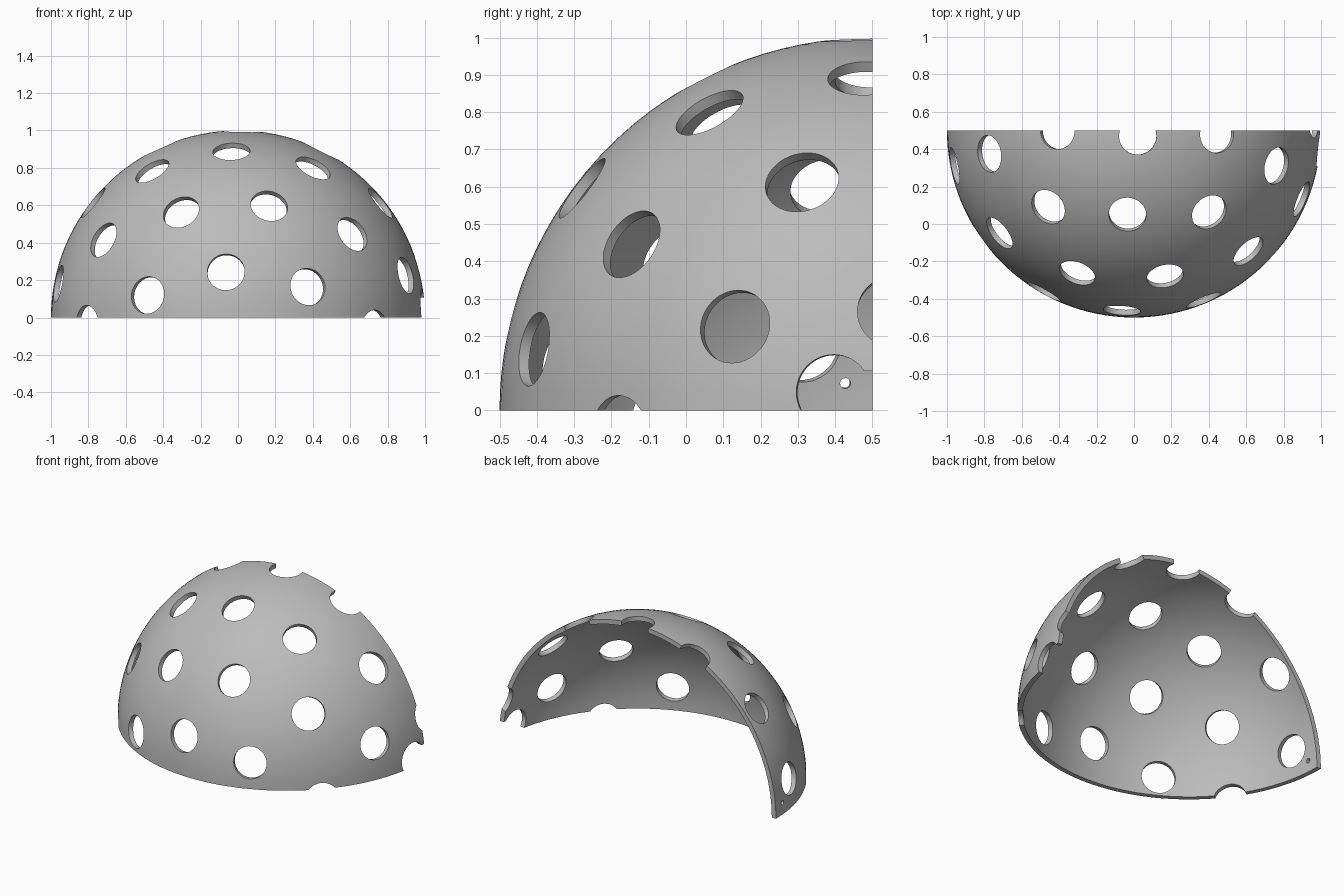
import bpy, bmesh
from mathutils import Vector, Matrix

cube = bpy.data.objects.get("Cube")
if cube:
    bpy.data.objects.remove(cube)

THICK = 0.03
HOLE_R = 0.1
CENTRE = Vector((0, 0.5, 0))

# hole centres as directions from the sphere centre
HOLES = [
    (-0.035, -0.45, 0.89), (-0.46, -0.41, 0.785), (0.40, -0.435, 0.795),
    (-0.305, -0.765, 0.565), (0.167, -0.78, 0.597), (-0.72, -0.55, 0.415),
    (0.61, -0.645, 0.445), (-0.065, -0.97, 0.245), (-0.485, -0.866, 0.12),
    (0.375, -0.912, 0.165), (-0.775, -0.125, 0.615), (0.765, -0.19, 0.615),
    (-0.96, -0.19, 0.18), (0.90, -0.37, 0.226), (-0.81, -0.586, -0.035),
    (0.73, -0.68, -0.06), (-0.41, 0.0, 0.91), (0.02, -0.03, 1.0),
    (0.445, -0.02, 0.895), (0.96, 0.06, 0.265), (0.99, -0.105, 0.05),
]
PIN_HOLE = (-0.995, -0.075, 0.075)


def make_object(name, bm):
    bmesh.ops.recalc_face_normals(bm, faces=bm.faces)
    mesh = bpy.data.meshes.new(name)
    bm.to_mesh(mesh)
    bm.free()
    obj = bpy.data.objects.new(name, mesh)
    bpy.context.collection.objects.link(obj)
    return obj


def add_drill(bm, direction, radius):
    d = Vector(direction).normalized()
    turn = d.to_track_quat('Z', 'Y').to_matrix().to_4x4()
    bmesh.ops.create_cone(bm, cap_ends=True, segments=48, radius1=radius,
                          radius2=radius, depth=0.3,
                          matrix=Matrix.Translation(CENTRE + d) @ turn)


# quarter-sphere shell: outer skin, inner skin and the rim between them
bm = bmesh.new()
bmesh.ops.create_uvsphere(bm, u_segments=128, v_segments=64, radius=1)
outside = [v for v in bm.verts if v.co.y > 1e-4 or v.co.z < -1e-4]
bmesh.ops.delete(bm, geom=outside, context='VERTS')
rim = [e for e in bm.edges if e.is_boundary]
copy = bmesh.ops.duplicate(bm, geom=bm.verts[:] + bm.edges[:] + bm.faces[:])
inner = [g for g in copy["geom"] if isinstance(g, bmesh.types.BMVert)]
bmesh.ops.scale(bm, vec=(1 - THICK,) * 3, verts=inner)
bmesh.ops.bridge_loops(bm, edges=[e for e in bm.edges if e.is_boundary])
bmesh.ops.translate(bm, vec=CENTRE, verts=bm.verts)
shell = make_object("perforated_shell", bm)

# round drills and the broken-off corner
bm = bmesh.new()
for hole in HOLES:
    add_drill(bm, hole, HOLE_R)
add_drill(bm, PIN_HOLE, 0.014)
drills = make_object("hole_cutter", bm)

bm = bmesh.new()
bmesh.ops.create_cube(bm, size=1, matrix=Matrix.Translation((1, 0.54, 0.0))
                      @ Matrix.Diagonal((0.4, 0.2, 0.212, 1)))
corner = make_object("corner_cutter", bm)

bpy.context.view_layer.objects.active = shell
for cutter in (drills, corner):
    cutter.hide_render = True
    mod = shell.modifiers.new(cutter.name, 'BOOLEAN')
    mod.operation = 'DIFFERENCE'
    mod.solver = 'EXACT'
    mod.use_self = cutter is drills
    mod.object = cutter
    bpy.ops.object.modifier_apply(modifier=mod.name)
    bpy.data.objects.remove(cutter)

# single grey finish
grey = bpy.data.materials.new("plain_grey")
grey.use_nodes = True
colour = (0.5, 0.5, 0.5, 1)
grey.diffuse_color = colour
grey.node_tree.nodes["Principled BSDF"].inputs["Base Color"].default_value = colour
shell.data.materials.clear()
shell.data.materials.append(grey)

bpy.ops.object.select_all(action='DESELECT')
shell.select_set(True)
bpy.ops.object.shade_smooth_by_angle(angle=0.5)
